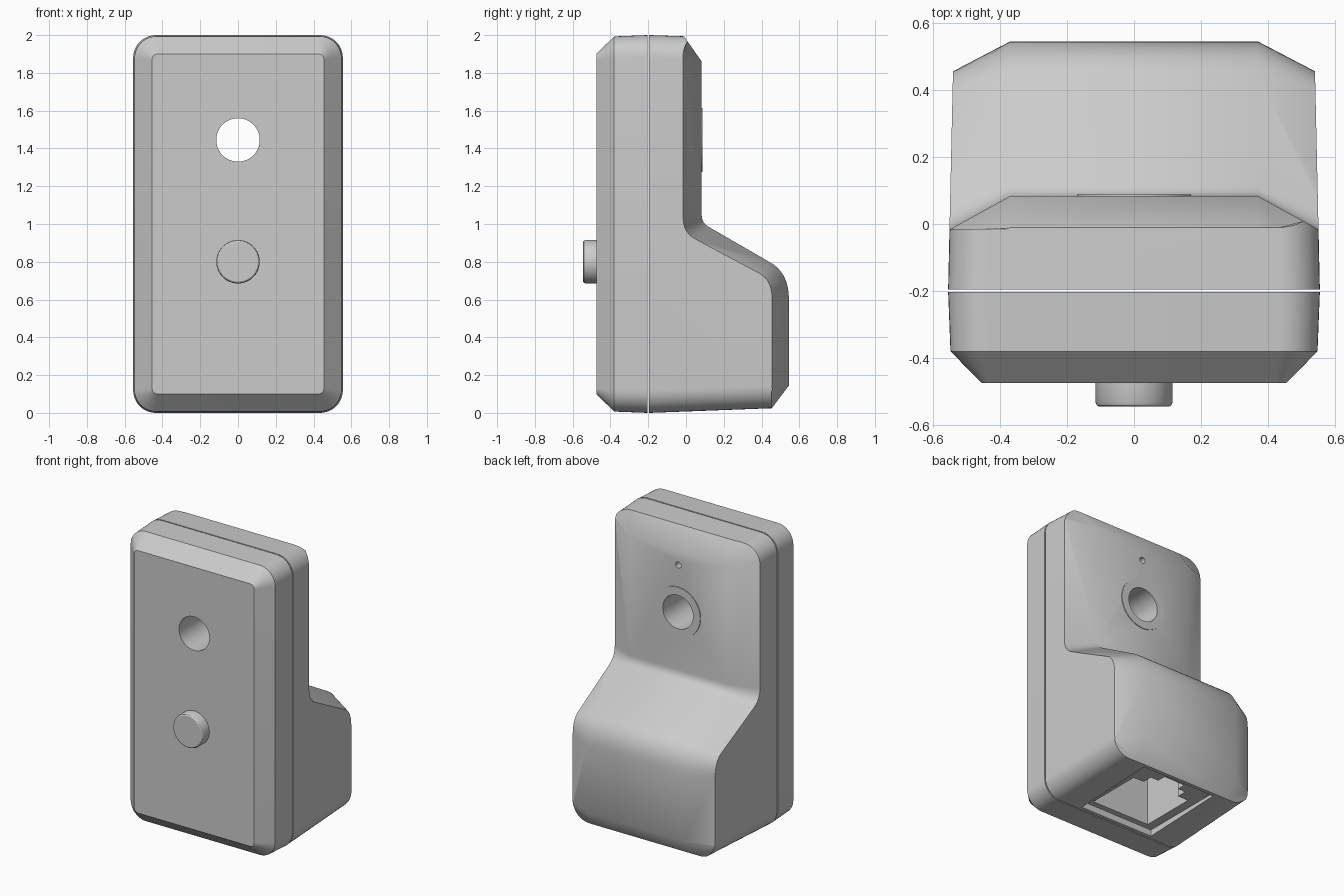
import bpy, bmesh, math
from mathutils import Vector

if "Cube" in bpy.data.objects:
    bpy.data.objects.remove(bpy.data.objects["Cube"])


def loft(name, rings):
    """Closed solid skinned through rings of equal point count."""
    bm = bmesh.new()
    vs = [[bm.verts.new(p) for p in r] for r in rings]
    n = len(vs[0])
    for a, b in zip(vs, vs[1:]):
        for i in range(n):
            j = (i + 1) % n
            bm.faces.new((a[i], a[j], b[j], b[i]))
    bm.faces.new(vs[0][::-1])
    bm.faces.new(vs[-1])
    bmesh.ops.recalc_face_normals(bm, faces=bm.faces)
    me = bpy.data.meshes.new(name)
    bm.to_mesh(me)
    bm.free()
    ob = bpy.data.objects.new(name, me)
    bpy.context.collection.objects.link(ob)
    return ob


def rounded(y, hw, z0, z1, r, seg=10):
    """Rounded rectangle ring in the xz plane."""
    pts = []
    for k, (cx, cz) in enumerate([(hw - r, z1 - r), (r - hw, z1 - r), (r - hw, z0 + r), (hw - r, z0 + r)]):
        for i in range(seg + 1):
            t = math.pi / 2 * (k + i / seg)
            pts.append((cx + r * math.cos(t), y, cz + r * math.sin(t)))
    return pts


def turned(name, z, rings, seg=64):
    """Round part along y from (y, radius) pairs."""
    return loft(name, [[(r * math.cos(2 * math.pi * i / seg), y, z + r * math.sin(2 * math.pi * i / seg))
                        for i in range(seg)] for y, r in rings])


def plate(name, outline, z0, z1):
    return loft(name, [[(x, y, z) for x, y in outline] for z in (z0, z1)])


def boolean(ob, cutter, op='DIFFERENCE'):
    m = ob.modifiers.new(op.lower(), 'BOOLEAN')
    m.operation, m.object, m.solver = op, cutter, 'EXACT'
    bpy.context.view_layer.objects.active = ob
    bpy.ops.object.modifier_apply(modifier=m.name)


def arc(a, c, b, n=8):
    a, c, b = Vector(a), Vector(c), Vector(b)
    return [tuple(a * (1 - t) ** 2 + c * 2 * t * (1 - t) + b * t * t) for t in (i / n for i in range(n + 1))]


# front shell with chamfered rim
front = loft("front_shell", [rounded(-.475, .455, .1, 1.9, .03),
                             rounded(-.38, .548, .007, 1.993, .115),
                             rounded(-.203, .555, 0, 2, .12)])

# rear shell: stepped side profile, chamfered towards the sides
outer = ([(-.3, -.05), (.42, -.05), (.452, .022), (.545, .145)]
         + arc((.545, .6), (.545, .745), (.44, .8))
         + arc((.12, .985), (.083, 1.005), (.083, 1.05))
         + [(.083, 1.86), (-.015, 2.0), (-.05, 2.05), (-.3, 2.05)])
inner = ([(-.3, -.05), (.42, -.05), (.452, .022), (.452, .12)]
         + arc((.452, .6), (.452, .7), (.39, .735))
         + arc((.06, .915), (-.015, .95), (-.015, 1.03))
         + [(-.015, 1.9), (-.015, 2.0), (-.05, 2.05), (-.3, 2.05)])
rear = loft("rear_shell", [[(x, y, z) for y, z in prof] for x, prof in
                           [(-.6, inner), (-.548, inner), (-.37, outer),
                            (.37, outer), (.548, inner), (.6, inner)]])
drafted = loft("draft_cutter", [rounded(-.195, .555, 0, 2, .12), rounded(.7, .535, .034, 1.97, .12)])
boolean(rear, drafted, 'INTERSECT')

# raised ring around the rear opening
ring = turned("lens_ring", 1.445, [(.06, .17), (.088, .17)])

# through hole, pinhole, socket recess and stepped socket
hole = turned("hole_cutter", 1.445, [(-.7, .115), (.7, .115)])
pin = turned("pinhole_cutter", 1.765, [(0, .021), (.3, .021)], 24)
recess = plate("recess_cutter", [(-.28, -.17), (.28, -.17), (.28, .43), (-.28, .43)], -.1, .045)
half = [(.22, -.13), (.22, .26), (.14, .26), (.14, .33), (.08, .33), (.08, .39)]
socket = plate("socket_cutter", half + [(-x, y) for x, y in reversed(half)], -.1, .5)
for ob in (front, rear, ring):
    boolean(ob, hole)
for c in (pin, recess, socket):
    boolean(rear, c)

# push button
button = turned("button", .8, [(-.545, .105), (-.541, .111), (-.532, .115), (-.46, .115)])

for c in (drafted, hole, pin, recess, socket):
    bpy.data.objects.remove(c)
for ob in (front, rear, ring, button):
    bpy.ops.object.select_all(action='DESELECT')
    ob.select_set(True)
    bpy.context.view_layer.objects.active = ob
    bpy.ops.object.shade_smooth_by_angle(angle=math.radians(32))
